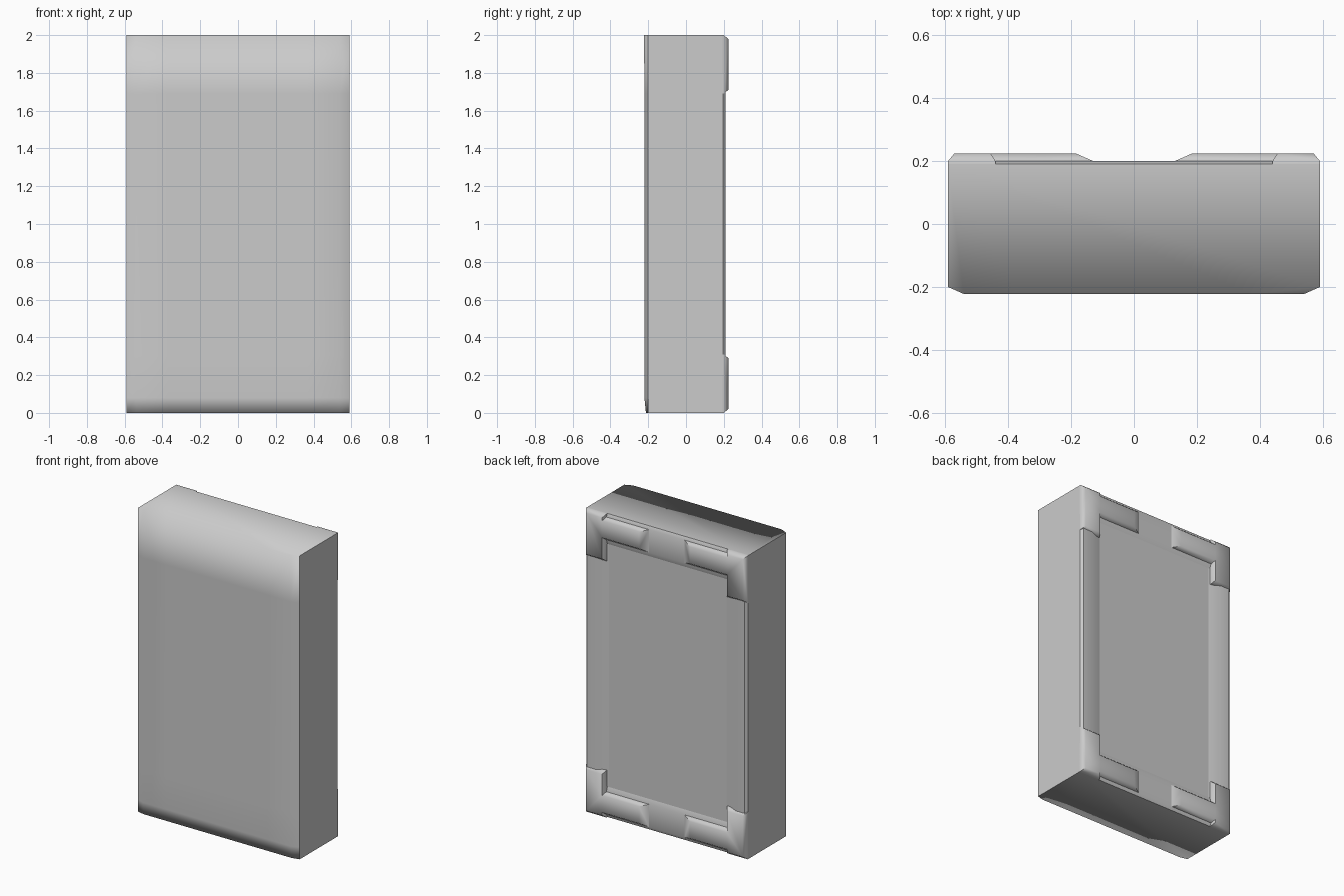
import bpy, bmesh

if "Cube" in bpy.data.objects:
    bpy.data.objects.remove(bpy.data.objects["Cube"])


def finish(name, bm, sharp=None, angle=0.6):
    bmesh.ops.recalc_face_normals(bm, faces=bm.faces)
    for f in bm.faces:
        f.smooth = True
    for e in bm.edges:
        if sharp:
            e.smooth = not sharp(e)
        elif e.is_manifold:
            e.smooth = e.calc_face_angle() < angle
    me = bpy.data.meshes.new(name)
    bm.to_mesh(me)
    bm.free()
    ob = bpy.data.objects.new(name, me)
    bpy.context.collection.objects.link(ob)
    return ob


def loft(rings):
    bm = bmesh.new()
    vs = [[bm.verts.new(p) for p in r] for r in rings]
    n = len(vs[0])
    for a, b in zip(vs, vs[1:]):
        for i in range(n):
            j = (i + 1) % n
            bm.faces.new((a[i], a[j], b[j], b[i]))
    bm.faces.new(vs[0])
    bm.faces.new(vs[-1])
    return bm


def mirror_x(ob):
    ob.modifiers.new("mirror", 'MIRROR')


# Main slab: softly shaded front and ends, flat sides
def section(z, front):
    half = [(0.13, front), (0.37, front), (0.54, front), (0.59, -0.2), (0.59, 0.19)]
    return [(x, y, z) for x, y in half] + [(-x, y, z) for x, y in reversed(half)]


def slab_sharp(e):
    xs = [v.co.x for v in e.verts]
    ys = [v.co.y for v in e.verts]
    return min(ys) > 0.18 or all(abs(abs(x) - 0.59) < 1e-4 for x in xs) and xs[0] * xs[1] > 0


finish("slab", loft([section(z, f) for z, f in
                     ((0, -0.212), (0.08, -0.22), (0.3, -0.22), (1.69, -0.22), (2, -0.222))]), slab_sharp)

# Rounded strips along both long edges of the back
strip = [(0.59, 0.185), (0.59, 0.195), (0.575, 0.21), (0.51, 0.21), (0.43, 0.19), (0.43, 0.185)]
mirror_x(finish("back_side_strip", loft([[(x, y, z) for x, y in strip] for z in (0.2, 1.8)])))

# End bars and raised corner pads, at the top and again at the bottom
base = [(0.13, 1.98), (0.13, 1.83), (0.44, 1.83), (0.44, 1.69), (0.59, 1.69), (0.59, 2), (0.44, 2), (0.44, 1.98)]
crown = [(0.185, 1.96), (0.185, 1.85), (0.455, 1.85), (0.455, 1.71), (0.57, 1.71), (0.57, 1.98), (0.455, 1.98), (0.455, 1.96)]
for label, flip in (("top", False), ("bottom", True)):
    def at(z):
        return 2 - z if flip else z

    bar = [(0.185, 1.8), (0.19, 1.8), (0.2, 1.83), (0.2, 1.98), (0.19, 2), (0.185, 2)]
    finish(label + "_end_bar", loft([[(x, y, at(z)) for y, z in bar] for x in (-0.58, 0.58)]))
    rings = [[(x, y, at(z)) for x, z in outline]
             for y, outline in ((0.185, base), (0.2, base), (0.224, crown))]
    mirror_x(finish(label + "_corner_pad", loft(rings), angle=0.9))
